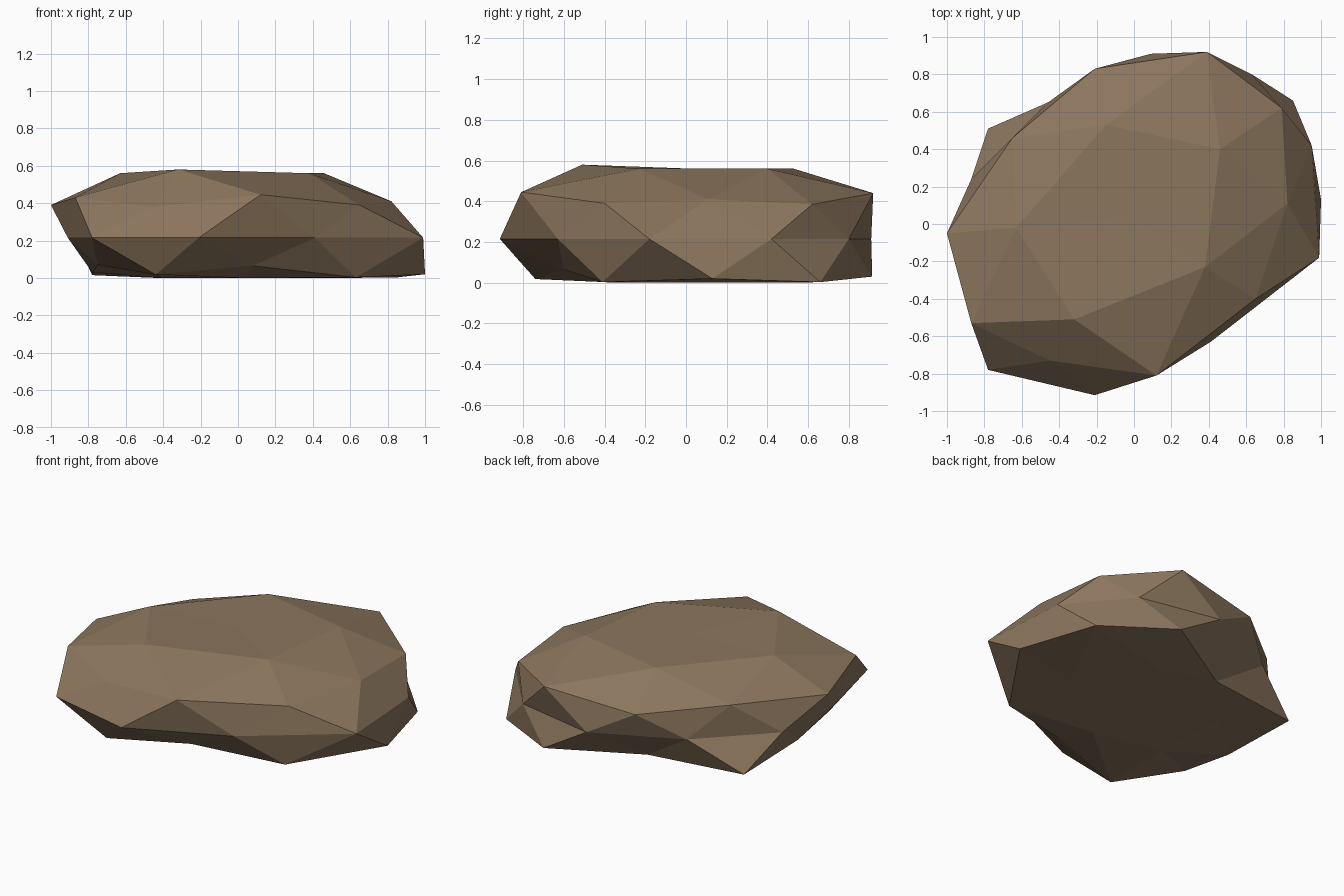
import bpy, bmesh

if "Cube" in bpy.data.objects:
    bpy.data.objects.remove(bpy.data.objects["Cube"])

# Brown stone colour
stone = bpy.data.materials.new("brown stone")
stone.diffuse_color = (0.26, 0.18, 0.11, 1)
stone.use_nodes = True
stone.node_tree.nodes["Principled BSDF"].inputs["Base Color"].default_value = stone.diffuse_color

bm = bmesh.new()


def ring(points):
    return [bm.verts.new(p) for p in points]


# Flat crown: five corners around a centre point, anticlockwise from the right
crown = ring([(.46, .40, .56), (-.15, .53, .56), (-.63, -.02, .56),
              (-.32, -.51, .58), (.38, -.23, .56)])
# Shoulder, ten corners; every other one lines up with a crown corner
shoulder = ring([(.79, .62, .385), (.39, .92, .44), (-.21, .83, .38), (-.65, .46, .42),
                 (-1, -.05, .39), (-.87, -.53, .43), (-.45, -.73, .38), (.12, -.81, .445),
                 (.65, -.40, .39), (.82, .11, .41)])
# Waist at one height, each corner between two shoulder corners
waist = ring([(x, y, .215) for x, y in (
    (.63, .80), (.09, .91), (-.46, .65), (-.87, .24), (-.91, -.22),
    (-.78, -.78), (-.21, -.915), (.41, -.63), (.99, -.18), (.95, .42))])
# Foot, ten corners under the shoulder corners
foot = ring([(.85, .66, .003), (.40, .915, .03), (-.14, .60, .01), (-.78, .51, .015),
             (-.78, -.05, .03), (-.75, -.42, .07), (-.44, -.74, .018), (.08, -.60, .065),
             (.63, -.41, .003), (1, .13, .02)])
# Underside corners, halfway in from alternate foot corners
base = ring([(v.co.x * .55, v.co.y * .55, 0) for v in foot[1::2]])
top = bm.verts.new((-.03, .04, .56))
bottom = bm.verts.new((0, 0, 0))


def cap(inner, outer, centre, shift):
    """Close a ten-corner ring with a five-corner ring and a centre point."""
    for i in range(5):
        a, b = inner[i], inner[(i + 1) % 5]
        o = [outer[(2 * i + shift + k) % 10] for k in range(3)]
        for tri in ((centre, a, b), (a, o[0], o[1]), (a, o[1], b), (b, o[1], o[2])):
            bm.faces.new(tri)


cap(crown, shoulder, top, 0)
cap(base, foot, bottom, 1)
# Side facets
for k in range(10):
    n = (k + 1) % 10
    for tri in ((shoulder[k], waist[k], shoulder[n]), (waist[k], waist[n], shoulder[n]),
                (waist[k], foot[k], foot[n]), (waist[k], foot[n], waist[n])):
        bm.faces.new(tri)
bmesh.ops.recalc_face_normals(bm, faces=bm.faces)

mesh = bpy.data.meshes.new("rock")
bm.to_mesh(mesh)
bm.free()
mesh.materials.append(stone)
bpy.context.collection.objects.link(bpy.data.objects.new("rock", mesh))
